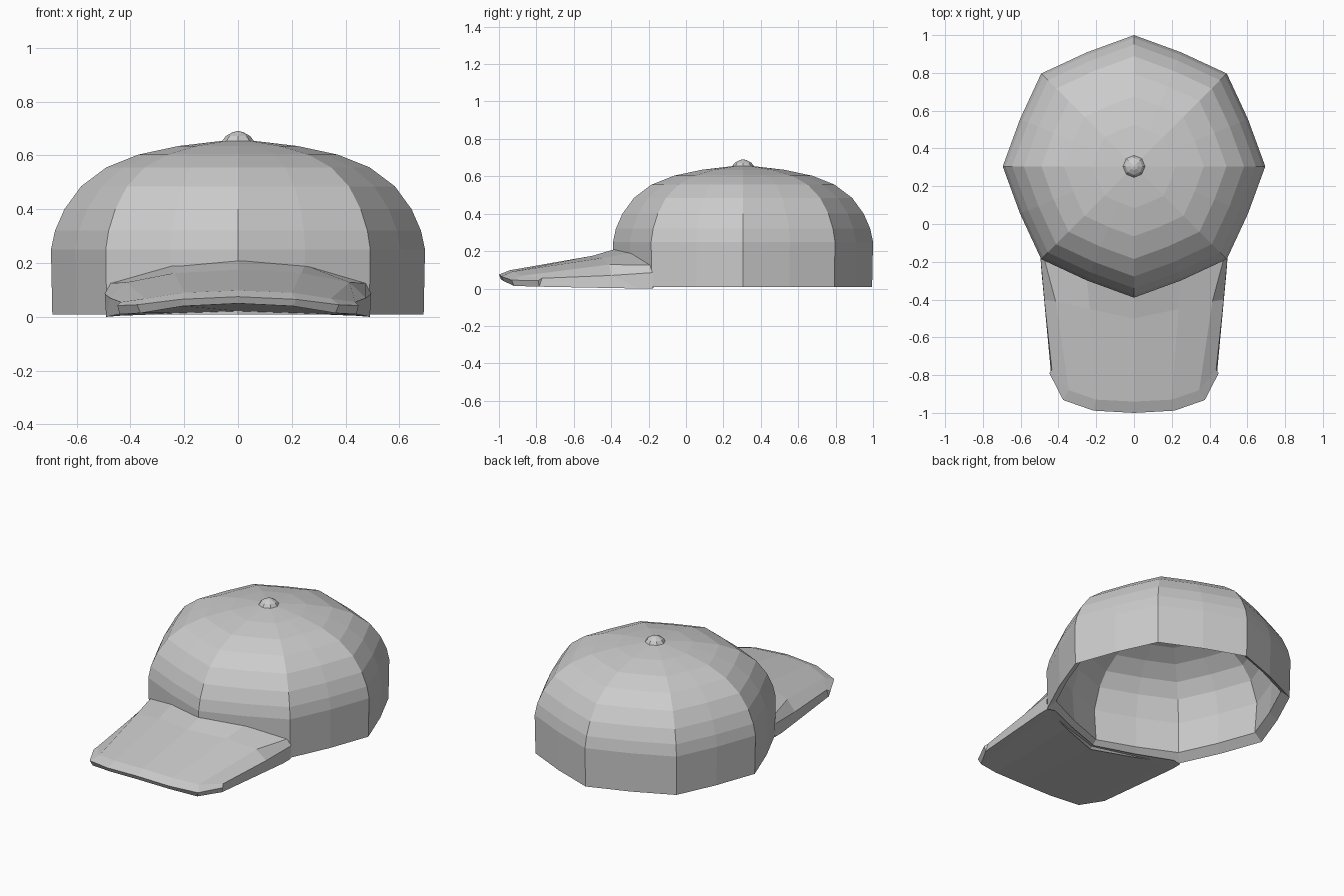
import bpy, bmesh
from math import cos, sin, pi

if "Cube" in bpy.data.objects:
    bpy.data.objects.remove(bpy.data.objects["Cube"])

CY = 0.305  # crown centre in y


def finish(name, bm):
    bmesh.ops.remove_doubles(bm, verts=bm.verts, dist=1e-4)
    bmesh.ops.recalc_face_normals(bm, faces=bm.faces)
    me = bpy.data.meshes.new(name)
    bm.to_mesh(me)
    bm.free()
    ob = bpy.data.objects.new(name, me)
    bpy.context.collection.objects.link(ob)
    return ob


def skin(bm, rows, closed):
    """Bridge consecutive rows of points with quads."""
    rows = [[bm.verts.new(p) for p in r] for r in rows]
    n = len(rows[0])
    for a, b in zip(rows, rows[1:]):
        for i in range(n if closed else n - 1):
            j = (i + 1) % n
            bm.faces.new((a[i], a[j], b[j], b[i]))
    return rows


def lathe(name, profile, sides, mid=1.0):
    """Spin a profile; every second point is pulled in by mid to make panels."""
    bm = bmesh.new()
    rows = []
    for r, z in profile:
        rows.append([(r * (mid if i % 2 else 1) * cos(2 * pi * i / sides),
                      CY + r * (mid if i % 2 else 1) * sin(2 * pi * i / sides), z)
                     for i in range(sides)])
    rows = skin(bm, rows, True)
    for ring in (rows[0], rows[-1]):
        bm.faces.new(ring)
    return finish(name, bm)


# Crown: eight-panel dome, outer skin, bevelled rim and lining
outer = [(0.05, 0.655), (0.22, 0.635), (0.37, 0.603), (0.49, 0.555), (0.583, 0.485),
         (0.645, 0.40), (0.68, 0.32), (0.695, 0.25), (0.69, 0.008)]
lining = [(0.64, 0.05), (0.655, 0.25), (0.61, 0.38), (0.55, 0.46),
          (0.46, 0.525), (0.35, 0.57), (0.2, 0.602), (0.04, 0.62)]
lathe("crown", outer + lining, 16, 0.94)

# Button on top of the crown
lathe("top_button", [(0.05, 0.64), (0.06, 0.652), (0.045, 0.672), (0.02, 0.686), (0.005, 0.69)], 8)

# Brim: half sections from crown, over the front lip, back along the underside
sections = [
    [(0, -0.375, 0.212), (0.25, -0.275, 0.192), (0.475, -0.185, 0.125), (0.495, -0.18, 0.085)],
    [(0, -0.50, 0.175), (0.235, -0.45, 0.163), (0.415, -0.41, 0.128), (0.475, -0.40, 0.070)],
    [(0, -0.94, 0.098), (0.20, -0.93, 0.09), (0.345, -0.88, 0.068), (0.435, -0.77, 0.055)],
    [(0, -1.0, 0.075), (0.215, -0.988, 0.065), (0.375, -0.932, 0.045), (0.448, -0.79, 0.042)],
    [(0, -0.99, 0.05), (0.205, -0.975, 0.04), (0.362, -0.92, 0.014), (0.44, -0.785, 0.010)],
    [(0, -0.40, 0.022), (0.25, -0.31, 0.014), (0.44, -0.24, 0.004), (0.49, -0.25, 0.0)],
    [(0, -0.355, 0.02), (0.235, -0.265, 0.012), (0.44, -0.17, 0.004), (0.49, -0.18, 0.0)],
]
bm = bmesh.new()
rows = skin(bm, [[(-x, y, z) for x, y, z in s[:0:-1]] + s for s in sections], False)
for k in (0, -1):  # side walls between top and underside
    s = [r[k] for r in rows]
    bm.faces.new((s[0], s[1], s[5], s[6]))
    bm.faces.new((s[1], s[2], s[4], s[5]))
    bm.faces.new((s[2], s[3], s[4]))
finish("brim", bm)
